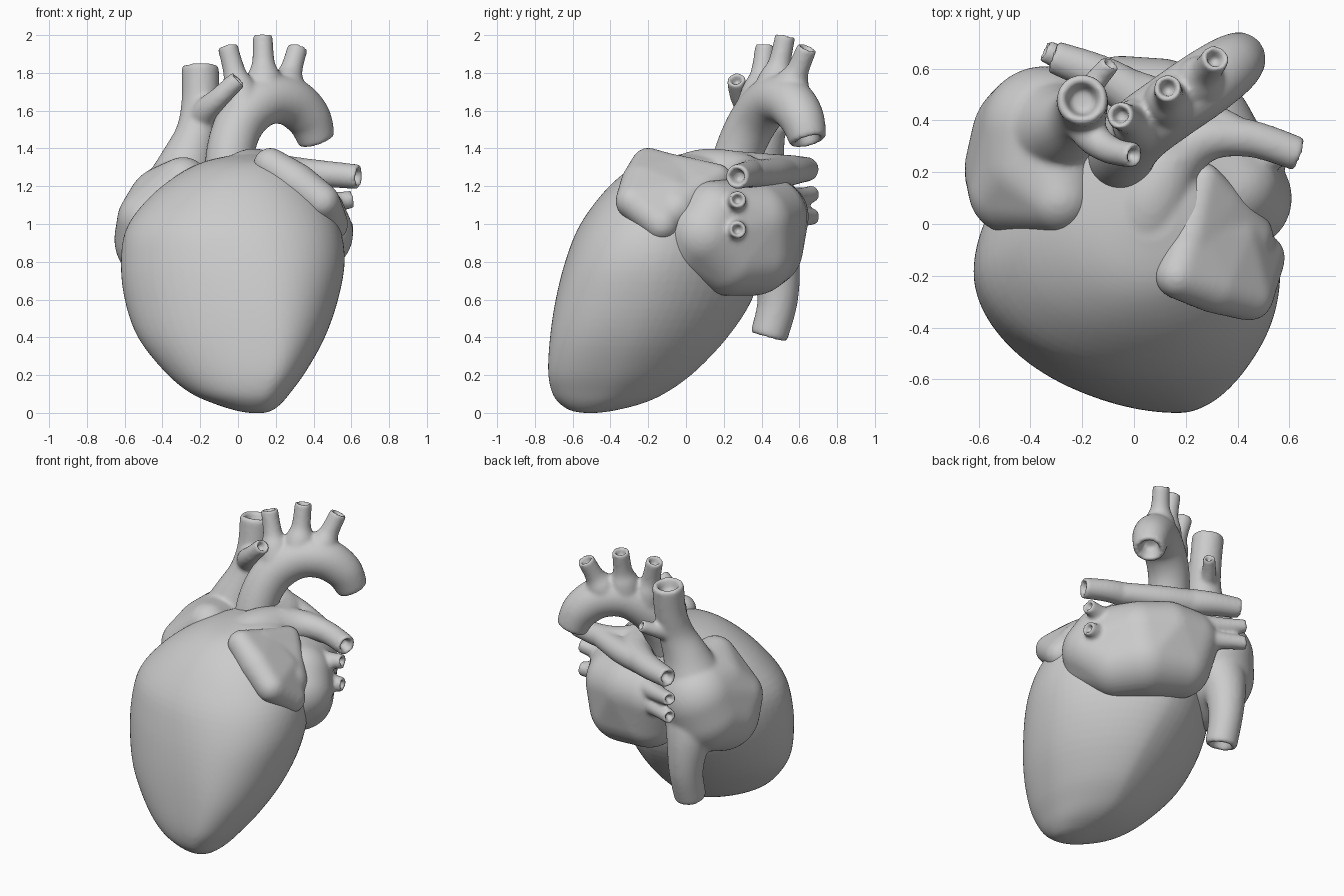
import bpy, bmesh, math
from mathutils import Vector


def spline(pts, steps=6):
    """Catmull-Rom resampling of tuples of any length."""
    p = [pts[0]] + list(pts) + [pts[-1]]
    out = []
    for i in range(1, len(p) - 2):
        for s in range(steps):
            t = s / steps
            out.append(tuple(
                0.5 * (2 * b + (c - a) * t + (2 * a - 5 * b + 4 * c - d) * t * t
                       + (3 * b - a - 3 * c + d) * t ** 3)
                for a, b, c, d in zip(p[i - 1], p[i], p[i + 1], p[i + 2])))
    out.append(tuple(pts[-1]))
    return out


def loft(bm, rings):
    """Closed skin over a list of rings."""
    vs = [[bm.verts.new(c) for c in ring] for ring in rings]
    n = len(rings[0])
    for a, b in zip(vs, vs[1:]):
        for i in range(n):
            j = (i + 1) % n
            bm.faces.new((a[i], a[j], b[j], b[i]))
    bm.faces.new(vs[0][::-1])
    bm.faces.new(vs[-1])


def tube(bm, pts, n=28, depth=0.9):
    """Vessel along (x, y, z, radius) points with a hollow mouth at the last one."""
    path = spline(pts)
    pos = [Vector(p[:3]) for p in path]
    rings = []
    side = None
    for i, p in enumerate(path):
        d = (pos[min(i + 1, len(pos) - 1)] - pos[max(i - 1, 0)]).normalized()
        side = d.orthogonal() if side is None else side - d * side.dot(d)
        side.normalize()
        up = d.cross(side)

        def ring(c, r):
            return [c + r * (side * math.cos(k * math.tau / n) + up * math.sin(k * math.tau / n))
                    for k in range(n)]
        rings.append(ring(pos[i], p[3]))
    end, r = pos[-1], path[-1][3]
    for back, f in ((-0.13, 0.9), (-0.13, 0.7), (0.2, 0.58), (depth, 0.45)):
        rings.append(ring(end - d * back * r, r * f))
    loft(bm, rings)


def blob(bm, balls):
    """Convex skin around (x, y, z, radius) balls."""
    tmp = bmesh.new()
    for x, y, z, r in balls:
        new = bmesh.ops.create_icosphere(tmp, subdivisions=4, radius=r)["verts"]
        bmesh.ops.translate(tmp, verts=new, vec=(x, y, z))
    pts = [v.co.copy() for v in tmp.verts]
    tmp.clear()
    for c in pts:
        tmp.verts.new(c)
    bmesh.ops.convex_hull(tmp, input=tmp.verts[:])
    bmesh.ops.delete(tmp, geom=[v for v in tmp.verts if not v.link_faces], context='VERTS')
    me = bpy.data.meshes.new("hull")
    tmp.to_mesh(me)
    tmp.free()
    bm.from_mesh(me)
    bpy.data.meshes.remove(me)


def finish(name, bm, smooth=6):
    """Fuse the overlapping pieces into one smooth skin."""
    bmesh.ops.recalc_face_normals(bm, faces=bm.faces[:])
    me = bpy.data.meshes.new(name)
    bm.to_mesh(me)
    bm.free()
    for f in me.polygons:
        f.use_smooth = True
    ob = bpy.data.objects.new(name, me)
    bpy.context.collection.objects.link(ob)
    m = ob.modifiers.new("fuse", 'REMESH')
    m.mode = 'VOXEL'
    m.voxel_size = 0.0125
    m.use_smooth_shade = True
    s = ob.modifiers.new("soften", 'SMOOTH')
    s.factor = 0.5
    s.iterations = smooth


# Ventricles: horizontal sections (z, left, right, front, back, centre x)
sections = [
    (0.0, 0.06, 0.14, -0.54, -0.47, 0.10), (0.012, -0.01, 0.18, -0.61, -0.38, 0.10),
    (0.05, -0.13, 0.23, -0.67, -0.23, 0.11), (0.11, -0.26, 0.28, -0.71, -0.10, 0.13),
    (0.22, -0.39, 0.36, -0.73, 0.05, 0.17), (0.4, -0.53, 0.46, -0.72, 0.22, 0.18),
    (0.6, -0.60, 0.53, -0.69, 0.35, 0.15), (0.8, -0.62, 0.565, -0.64, 0.40, 0.10),
    (0.98, -0.59, 0.54, -0.57, 0.40, 0.04), (1.14, -0.47, 0.46, -0.46, 0.40, 0.02),
    (1.26, -0.32, 0.36, -0.34, 0.38, 0.02), (1.33, -0.18, 0.27, -0.22, 0.32, 0.04),
    (1.365, -0.03, 0.16, -0.06, 0.2, 0.06)]
bm = bmesh.new()
rings = []
for z, x0, x1, y0, y1, cx in spline(sections, 4):
    cy = y0 + 0.44 * (y1 - y0)
    ring = []
    for k in range(64):
        c, s = math.cos(k * math.tau / 64), math.sin(k * math.tau / 64)
        # fuller at front right, leaner elsewhere, back leaning left
        e = {(1, 0): 2 / 2.2, (1, 1): 2 / 1.85, (0, 0): 2 / 1.94, (0, 1): 2 / 1.9}[(c > 0, s > 0)]
        c = math.copysign(abs(c) ** e, c)
        s = math.copysign(abs(s) ** e, s)
        lean = 0.14 * (y1 - y0) * s * s if s > 0 else 0
        ring.append((cx + c * (x1 - cx if c > 0 else cx - x0) - lean * (1 + min(c, 0)),
                     cy + s * (y1 - cy if s > 0 else cy - y0), z))
    rings.append(ring)
loft(bm, rings)
# Pulmonary trunk running into the left and right arteries
tube(bm, [(0.03, -0.05, 1.16, 0.19), (0.07, 0.1, 1.235, 0.165), (0.15, 0.25, 1.26, 0.13),
          (0.28, 0.33, 1.27, 0.09), (0.45, 0.33, 1.265, 0.072), (0.635, 0.27, 1.25, 0.066)])
tube(bm, [(0.15, 0.24, 1.26, 0.13), (0.08, 0.42, 1.27, 0.105),
          (-0.1, 0.56, 1.285, 0.08), (-0.31, 0.645, 1.29, 0.064)])
tube(bm, [(-0.05, 0.53, 1.28, 0.08), (0.15, 0.46, 1.27, 0.08), (0.38, 0.355, 1.266, 0.07)])
finish("ventricles_and_pulmonary_artery", bm, 8)

# Right atrium with upper and lower hollow veins
bm = bmesh.new()
blob(bm, [(-0.37, 0.32, 0.96, 0.26), (-0.345, 0.36, 1.07, 0.25), (-0.29, 0.1, 1.22, 0.135),
          (-0.47, 0.13, 1.02, 0.17), (-0.405, 0.21, 0.92, 0.25), (-0.37, 0.22, 1.09, 0.22)])
tube(bm, [(-0.32, 0.36, 1.13, 0.22), (-0.27, 0.38, 1.32, 0.15), (-0.22, 0.415, 1.48, 0.112),
          (-0.2, 0.455, 1.64, 0.1), (-0.2, 0.48, 1.83, 0.1)], depth=0.6)
tube(bm, [(-0.34, 0.38, 0.97, 0.21), (-0.345, 0.465, 0.8, 0.14), (-0.34, 0.485, 0.6, 0.108),
          (-0.34, 0.44, 0.41, 0.1)], depth=0.6)
tube(bm, [(-0.21, 0.45, 1.52, 0.09), (-0.17, 0.35, 1.6, 0.07), (-0.1, 0.29, 1.67, 0.056),
          (0.0, 0.265, 1.765, 0.05)])
tube(bm, [(-0.21, 0.46, 1.5, 0.06), (-0.15, 0.55, 1.54, 0.045), (-0.09, 0.62, 1.58, 0.04)])
finish("right_atrium_and_hollow_veins", bm, 10)

# Left atrium with two pulmonary veins on each side
bm = bmesh.new()
blob(bm, [(0.41, 0.10, 0.95, 0.2), (0.37, 0.06, 0.91, 0.195), (0.31, 0.22, 0.835, 0.215),
          (0.21, 0.35, 0.85, 0.23), (0.25, 0.36, 1.01, 0.215), (-0.05, 0.45, 1.04, 0.2),
          (-0.01, 0.41, 0.87, 0.21), (0.38, 0.15, 1.04, 0.19), (0.1, 0.43, 1.04, 0.21)])
for z, tip in ((1.1, 1.13), (0.97, 0.97)):
    tube(bm, [(0.36, 0.24, z, 0.1), (0.5, 0.26, (z + tip) / 2, 0.058), (0.605, 0.275, tip, 0.047)])
for z, tip in ((1.12, 1.16), (1.03, 1.04)):
    tube(bm, [(-0.02, 0.5, z, 0.09), (-0.2, 0.6, (z + tip) / 2, 0.055), (-0.345, 0.67, tip, 0.045)])
finish("left_atrium_and_pulmonary_veins", bm, 10)

# Left auricle: soft leaf lying over the shoulder, with a narrow tail behind
bm = bmesh.new()
blob(bm, [(0.17, -0.2, 1.315, 0.09), (0.445, -0.28, 1.12, 0.095), (0.49, -0.13, 1.0, 0.095),
          (0.31, -0.24, 1.22, 0.105), (0.38, -0.06, 1.14, 0.11), (0.22, -0.04, 1.275, 0.085)])
blob(bm, [(0.265, 0.165, 1.245, 0.075), (0.215, -0.06, 1.285, 0.085), (0.43, -0.05, 1.08, 0.11),
          (0.34, 0.08, 1.19, 0.08)])
finish("left_auricle", bm, 18)

# Aortic arch with three upper branches
bm = bmesh.new()
tube(bm, [(-0.05, 0.22, 1.15, 0.13), (-0.04, 0.28, 1.38, 0.128), (0.02, 0.36, 1.55, 0.13),
          (0.14, 0.45, 1.65, 0.13), (0.27, 0.54, 1.65, 0.13), (0.37, 0.61, 1.565, 0.12),
          (0.415, 0.645, 1.45, 0.1)], depth=0.7)
for base, tip in (((0.03, 0.38, 1.62), (-0.055, 0.42, 1.94)),
                  ((0.14, 0.46, 1.68), (0.13, 0.525, 1.993)),
                  ((0.24, 0.53, 1.67), (0.315, 0.64, 1.93))):
    a, b = Vector(base), Vector(tip)
    tube(bm, [(*a.lerp(b, t), r) for t, r in ((0, 0.115), (0.33, 0.09), (0.57, 0.06), (1, 0.054))])
finish("aorta", bm)
